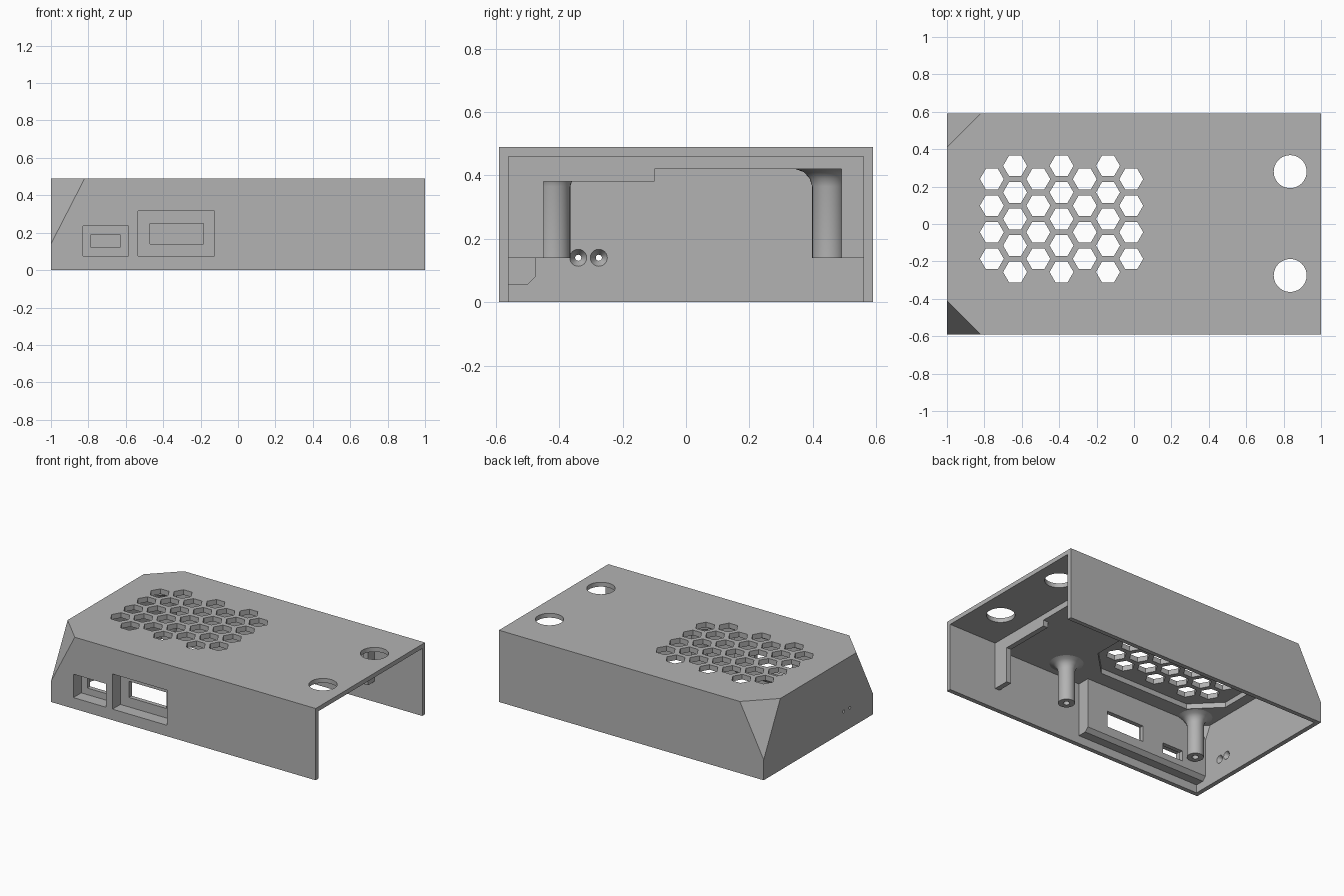
import bpy, bmesh, math
from mathutils import Matrix, Vector

cube = bpy.data.objects.get("Cube")
if cube:
    bpy.data.objects.remove(cube, do_unlink=True)

grey = bpy.data.materials.new("plain_grey")
grey.use_nodes = True
grey.diffuse_color = (0.45, 0.45, 0.45, 1)
grey.node_tree.nodes["Principled BSDF"].inputs["Base Color"].default_value = (0.45, 0.45, 0.45, 1)


def make(name, bm):
    bmesh.ops.recalc_face_normals(bm, faces=bm.faces)
    mesh = bpy.data.meshes.new(name)
    bm.to_mesh(mesh)
    bm.free()
    mesh.materials.append(grey)
    obj = bpy.data.objects.new(name, mesh)
    bpy.context.collection.objects.link(obj)
    return obj


def add_box(bm, x0, x1, y0, y1, z0, z1):
    size = Matrix.Diagonal((x1 - x0, y1 - y0, z1 - z0, 1))
    mid = Matrix.Translation(((x0 + x1) / 2, (y0 + y1) / 2, (z0 + z1) / 2))
    bmesh.ops.create_cube(bm, size=1, matrix=mid @ size)


def box(name, *limits):
    bm = bmesh.new()
    add_box(bm, *limits)
    return make(name, bm)


def add_prism(bm, sides, radius, x, y, z0, z1):
    bmesh.ops.create_cone(bm, cap_ends=True, segments=sides, radius1=radius, radius2=radius,
                          depth=z1 - z0, matrix=Matrix.Translation((x, y, (z0 + z1) / 2))
                          @ Matrix.Rotation(math.pi / 2 if sides == 6 else 0, 4, 'Z'))


def extrude(name, points, vector):
    bm = bmesh.new()
    face = bm.faces.new([bm.verts.new(p) for p in points])
    out = bmesh.ops.extrude_face_region(bm, geom=[face])
    bmesh.ops.translate(bm, vec=vector,
                        verts=[v for v in out["geom"] if isinstance(v, bmesh.types.BMVert)])
    return make(name, bm)


def trim_corners(obj, inset):
    # slice off the two sloping corners of the closed end
    bm = bmesh.new()
    bm.from_mesh(obj.data)
    for side in (-1, 1):
        normal = Vector((-1 / 0.18, side / 0.18, 1 / 0.35)).normalized()
        point = Vector((-1, side * 0.41, 0.49)) - normal * inset
        bmesh.ops.bisect_plane(bm, geom=bm.verts[:] + bm.edges[:] + bm.faces[:],
                               plane_co=point, plane_no=normal, clear_outer=True)
        bmesh.ops.holes_fill(bm, edges=[e for e in bm.edges if e.is_boundary], sides=0)
    bmesh.ops.recalc_face_normals(bm, faces=bm.faces)
    bm.to_mesh(obj.data)
    bm.free()


def combine(obj, other, operation):
    mod = obj.modifiers.new(operation.lower(), 'BOOLEAN')
    mod.operation = operation
    mod.solver = 'EXACT'
    mod.object = other
    bpy.context.view_layer.update()
    graph = bpy.context.evaluated_depsgraph_get()
    obj.data = bpy.data.meshes.new_from_object(obj.evaluated_get(graph))
    obj.modifiers.clear()
    bpy.data.objects.remove(other, do_unlink=True)


# Outer shell, hollow below and open at one end
shell = box("case_shell", -1, 1, -0.59, 0.59, 0, 0.49)
trim_corners(shell, 0)
cavity = box("cavity", -0.97, 0.64, -0.56, 0.56, -0.1, 0.42)
trim_corners(cavity, 0.03)
combine(shell, cavity, 'DIFFERENCE')
combine(shell, box("end_cavity", 0.64, 1.1, -0.56, 0.56, -0.1, 0.46), 'DIFFERENCE')

# Octagonal pocket under the vent
x0, x1, y0, y1, c = -0.9, 0.12, -0.37, 0.43, 0.17
outline = [(x0 + c, y0), (x1 - c, y0), (x1, y0 + c), (x1, y1 - c),
           (x1 - c, y1), (x0 + c, y1), (x0, y1 - c), (x0, y0 + c)]
combine(shell, extrude("pocket", [(x, y, 0.4) for x, y in outline], (0, 0, 0.055)), 'DIFFERENCE')

# Port housing on the inside of the front wall
profile = [(-0.575, 0.055), (-0.5, 0.055), (-0.475, 0.08), (-0.475, 0.43), (-0.575, 0.43)]
housing = extrude("port_housing", [(-0.985, y, z) for y, z in profile], (0.955, 0, 0))
trim_corners(housing, 0.012)
combine(shell, housing, 'UNION')

# Recessed ports, hexagon vent and round openings
bm = bmesh.new()
for a, b, low, high in ((-0.83, -0.585, 0.075, 0.235), (-0.535, -0.125, 0.075, 0.315)):
    add_box(bm, a, b, -0.7, -0.505, low, high)
combine(shell, make("port_recesses", bm), 'DIFFERENCE')
bm = bmesh.new()
for a, b, low, high in ((-0.785, -0.63, 0.12, 0.19), (-0.47, -0.185, 0.14, 0.25)):
    add_box(bm, a, b, -0.55, -0.4, low, high)
for col in range(7):
    odd = col % 2
    for row in range(4 + odd):
        add_prism(bm, 6, 0.064, -0.76 + 0.1242 * col, 0.24 + 0.071 * odd - 0.142 * row, 0.3, 0.6)
for y in (-0.275, 0.28):
    add_prism(bm, 48, 0.088, 0.835, y, 0.3, 0.6)

# Two flared light holes in the closed end
for y in (-0.34, -0.275):
    bmesh.ops.create_cone(bm, cap_ends=True, segments=24, radius1=0.005, radius2=0.028, depth=0.04,
                          matrix=Matrix.Translation((-0.988, y, 0.14))
                          @ Matrix.Rotation(math.pi / 2, 4, 'Y'))
combine(shell, make("openings", bm), 'DIFFERENCE')

# Stop rib with a leg on each wall
box("rib_front_leg", 0.605, 0.64, -0.565, -0.45, 0.14, 0.43)
box("rib_back_leg", 0.605, 0.64, 0.49, 0.565, 0.14, 0.43)
box("rib_lower_step", 0.605, 0.64, -0.46, -0.1, 0.38, 0.43)

# Screw posts with flared roots and blind holes
post_profile = [(0, 0.25), (0.02, 0.25), (0.02, 0.14), (0.052, 0.14),
                (0.052, 0.365), (0.06, 0.39), (0.078, 0.41), (0.11, 0.422)]
posts = []
for x, end in ((0.19, "inner"), (-0.84, "outer")):
    for y, side in ((-0.417, "front"), (0.45, "back")):
        bm = bmesh.new()
        verts = [bm.verts.new((r, 0, z)) for r, z in post_profile]
        edges = [bm.edges.new(pair) for pair in zip(verts, verts[1:])]
        bmesh.ops.spin(bm, geom=verts + edges, cent=(0, 0, 0), axis=(0, 0, 1),
                       angle=math.tau, steps=32)
        bmesh.ops.remove_doubles(bm, verts=bm.verts, dist=0.0005)
        post = make(f"{side}_{end}_screw_post", bm)
        post.location = (x, y, 0)
        posts.append(post)

# Smooth the round walls, keep the edges sharp
bpy.ops.object.select_all(action='DESELECT')
for obj in posts + [shell]:
    obj.select_set(True)
bpy.context.view_layer.objects.active = shell
bpy.ops.object.shade_smooth_by_angle(angle=math.radians(30))
